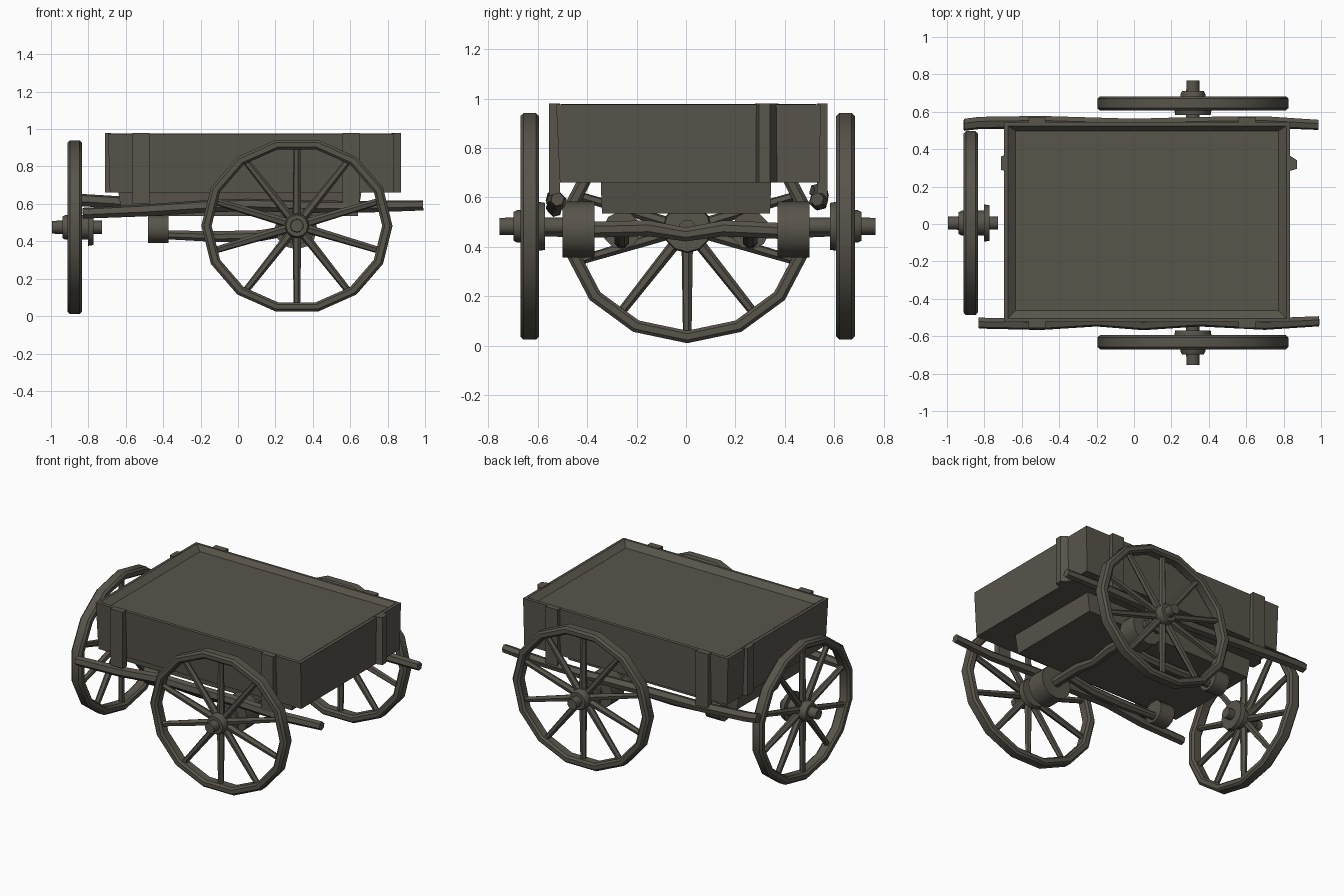
import bpy, bmesh, math
from mathutils import Matrix, Vector

if "Cube" in bpy.data.objects:
    bpy.data.objects.remove(bpy.data.objects["Cube"])

mat = bpy.data.materials.new("dark weathered wood")
mat.diffuse_color = (0.098, 0.089, 0.071, 1)
mat.use_nodes = True
mat.node_tree.nodes["Principled BSDF"].inputs["Base Color"].default_value = mat.diffuse_color


def finish(bm, name, angle=40):
    bmesh.ops.recalc_face_normals(bm, faces=bm.faces)
    me = bpy.data.meshes.new(name)
    bm.to_mesh(me)
    bm.free()
    ob = bpy.data.objects.new(name, me)
    bpy.context.collection.objects.link(ob)
    me.materials.append(mat)
    bpy.ops.object.select_all(action='DESELECT')
    ob.select_set(True)
    bpy.context.view_layer.objects.active = ob
    bpy.ops.object.shade_smooth_by_angle(angle=math.radians(angle))
    return ob


def loft(bm, rings, closed=False):
    """Skin rings of points; cap the ends unless the loop is closed."""
    vs = [[bm.verts.new(p) for p in r] for r in rings]
    n = len(vs[0])
    for i in range(len(vs) if closed else len(vs) - 1):
        a, b = vs[i], vs[(i + 1) % len(vs)]
        for j in range(n):
            k = (j + 1) % n
            bm.faces.new((a[j], a[k], b[k], b[j]))
    if not closed:
        bm.faces.new(vs[0])
        bm.faces.new(vs[-1])


def tube(bm, pts, radii, n=8):
    pts = [Vector(p) for p in pts]
    d = (pts[-1] - pts[0]).normalized()
    u = d.orthogonal().normalized()
    w = d.cross(u)
    loft(bm, [[p + r * (math.cos(2 * math.pi * (j + .5) / n) * u + math.sin(2 * math.pi * (j + .5) / n) * w)
               for j in range(n)] for p, r in zip(pts, radii)])


def rod(name, pts, radii, n=8):
    bm = bmesh.new()
    tube(bm, pts, radii, n)
    return finish(bm, name)


def rect(x0, x1, y0, y1, z):
    return [(x0, y0, z), (x1, y0, z), (x1, y1, z), (x0, y1, z)]


def block(name, x0, x1, y0, y1, z0, z1):
    bm = bmesh.new()
    loft(bm, [rect(x0, x1, y0, y1, z0), rect(x0, x1, y0, y1, z1)])
    return finish(bm, name)


def wheel(name, centre, right, out, radius, squash, phase, flange):
    """Local x = right, local y = up, local z = outward along the axle."""
    bm = bmesh.new()
    # fourteen-sided rim
    prof = [(0, -.025), (0, .025), (-.014, .038), (-.042, .038),
            (-.055, .025), (-.055, -.025), (-.042, -.038), (-.014, -.038)]
    rings = []
    for i in range(14):
        a = 2 * math.pi * (i + phase) / 14
        rings.append([((radius + r) * math.cos(a), (radius + r) * math.sin(a) * squash, h)
                      for r, h in prof])
    loft(bm, rings, True)
    # ten spokes
    for i in range(10):
        a = math.radians(18 + 36 * i)
        c, s = math.cos(a), math.sin(a) * squash
        tube(bm, [(c * .05, s * .05, 0), (c * (radius - .035), s * (radius - .035), 0)], [.024, .018], 6)
    # stepped hub
    f0, f1 = flange
    hub = [(-.145, .035), (f0, .035), (f0, .095), (f1, .1), (f1, .066),
           (.05, .066), (.065, .058), (.065, .036), (.122, .034)]
    tube(bm, [(0, 0, h) for h, r in hub], [r for h, r in hub], 12)
    right, out = Vector(right), Vector(out)
    m = Matrix((right, Vector((0, 0, 1)), out)).transposed().to_4x4()
    bm.transform(Matrix.Translation(centre) @ m)
    return finish(bm, name)


# cargo box with a shallow recessed top
bm = bmesh.new()
loft(bm, [rect(-.685, .83, -.51, .54, .66), rect(-.695, .835, -.525, .545, .975),
          rect(-.675, .815, -.505, .525, .977), rect(-.633, .773, -.463, .498, .945)])
finish(bm, "cargo_box", 30)

# chassis under the box
bm = bmesh.new()
loft(bm, [rect(-.62, .64, -.34, .34, .535), rect(-.64, .66, -.345, .345, .665)])
finish(bm, "chassis")

# stakes on the sides and ends
for s, y0, y1 in ((-1, -.555, -.51), (1, .53, .572)):
    side = "front" if s < 0 else "back"
    block(side + "_left_stake", -.565, -.472, y0, y1, .6, .98)
    block(side + "_right_stake", .56, .65, y0, y1, .6, .98)
bm = bmesh.new()
loft(bm, [[(.82, .28, z), (.872, .295, z), (.872, .34, z), (.82, .375, z)] for z in (.66, .98)])
finish(bm, "right_end_stake")
bm = bmesh.new()
loft(bm, [[(-.68, .28, z), (-.712, .29, z), (-.712, .36, z), (-.68, .375, z)] for z in (.66, .98)])
finish(bm, "left_end_stake")

# long bent side rails
rod("front_rail", [(-.83, -.53, .55), (-.5, -.535, .565), (-.2, -.515, .585), (.05, -.535, .595),
                   (.35, -.515, .585), (.7, -.535, .585), (.99, -.52, .592)],
    [.03, .033, .034, .034, .034, .032, .028], 6)
rod("back_rail", [(-.91, .53, .625), (-.83, .54, .62), (-.5, .545, .6), (0, .53, .585),
                  (.35, .54, .58), (.7, .545, .585), (.985, .53, .592)],
    [.033, .034, .034, .034, .034, .032, .028], 6)

# main axle with drums
rod("axle", [(.31, y, z) for y, z in ((-.6, .475), (-.37, .47), (-.15, .475), (0, .45), (.15, .475), (.37, .465), (.6, .475))],
    [.035, .035, .035, .03, .035, .035, .035])
for s, side in ((-1, "front"), (1, "back")):
    rod(side + "_axle_drum", [(.31, s * .37, .47), (.31, s * .5, .47)], [.113, .113], 12)
    # small left supports and the poles tying them to the axle
    rod(side + "_support", [(-.48, s * .26, .467), (-.372, s * .26, .467)], [.077, .077], 10)
    rod(side + "_pole", [(-.4, s * .26, .435), (-.1, s * .26, .425), (.12, s * .26, .43), (.31, s * .26, .465)],
        [.025, .032, .032, .03])

# wheels
wheel("front_wheel", (.315, -.632, .483), (1, 0, 0), (0, -1, 0), .511, .92, 0, (-.062, -.03))
wheel("back_wheel", (.315, .645, .483), (-1, 0, 0), (0, 1, 0), .511, .92, 0, (-.062, -.03))
wheel("left_wheel", (-.873, .005, .475), (0, -1, 0), (-1, 0, 0), .505, .92, .5, (-.1, -.07))
